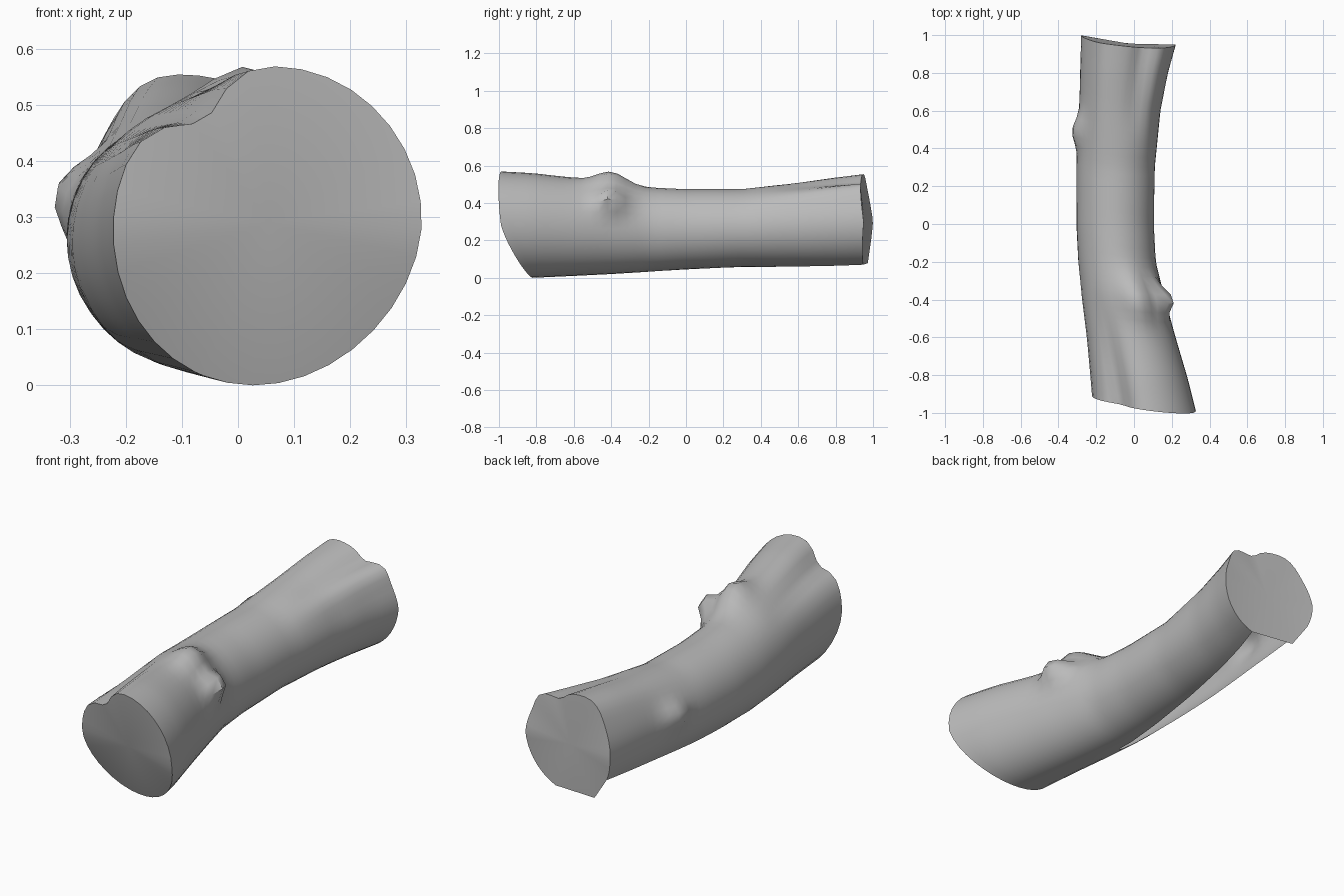
import bpy, bmesh, math

cube = bpy.data.objects.get("Cube")
if cube:
    bpy.data.objects.remove(cube, do_unlink=True)

COLUMNS, RINGS = 36, 40
SPLIT_START = .28   # where the open split underneath begins, along the trunk

# Trunk outline: y, left, right, bottom, top
STATIONS = [
    (-1.0, -.215, .33, .0, .57),
    (-.82, -.23, .285, .0, .56),
    (-.6, -.25, .22, .01, .535),
    (-.4, -.275, .165, .02, .51),
    (-.2, -.295, .115, .032, .483),
    (0, -.305, .105, .045, .474),
    (.3, -.305, .11, .058, .474),
    (.6, -.29, .14, .058, .505),
    (.8, -.285, .18, .056, .53),
    (1.0, -.28, .235, .055, .55),
]

# Knots: angle, y, height, spread in angle, spread along the trunk
KNOTS = [
    (72, -.4, .07, 19, .11),
    (33, -.4, .09, 14, .075),
    (164, .49, .042, 16, .08),
]

# Grooves and ridges that grow towards an end: angle, depth, spread, start, end
FLUTES = [
    (122, -.065, 16, -.35, -1),
    (70, -.035, 13, .45, 1),
    (46, .025, 13, .3, 1),
    (118, .03, 20, .3, 1),
    (237, .02, 12, -.2, 1),
]


def bell(d, spread):
    return math.exp(-(d / spread) ** 2)


def turn(a, b):
    return (a - b + 180) % 360 - 180


def outline(y):
    y = max(-1, min(1, y))
    for a, b in zip(STATIONS, STATIONS[1:]):
        if y <= b[0]:
            f = (y - a[0]) / (b[0] - a[0])
            return [p + (q - p) * f for p, q in zip(a[1:], b[1:])]


def trunk_point(deg, t):
    c, s = math.cos(math.radians(deg)), math.sin(math.radians(deg))
    # Uneven saw cuts at both ends
    front = -.95 - .04 * c - .035 * max(s, 0) + .13 * max(-s, 0) ** 1.2
    back = .975 - .025 * c - .035 * max(s, 0) - .02 * max(-s, 0)
    y = front + (back - front) * t
    left, right, bottom, top = outline(y)
    push = sum(h * bell(turn(deg, a), wa) * bell(y - ky, wy)
               for a, ky, h, wa, wy in KNOTS)
    for a, depth, spread, start, end in FLUTES:
        grow = max(0, min(1, (y - start) / (end - start)))
        push += depth * bell(turn(deg, a), spread) * grow
    x = (left + right) / 2 + c * ((right - left) / 2 + push)
    z = (bottom + top) / 2 + s * ((top - bottom) / 2 + push)
    return x, y, max(z, 0)


def ring_angles(t):
    # Columns run from the right lip of the split round to its left lip
    opening = max(0, (t - SPLIT_START) / (1 - SPLIT_START))
    right_lip, left_lip = 250 + 40 * opening, 246 - 40 * opening
    step = (left_lip + 360 - right_lip) / COLUMNS
    return [right_lip + step * i for i in range(COLUMNS + 1)]


# Trunk surface, left open underneath along the widening split
bm = bmesh.new()
rings = [[bm.verts.new(trunk_point(deg, j / RINGS)) for deg in ring_angles(j / RINGS)]
         for j in range(RINGS + 1)]
for j, (lower, upper) in enumerate(zip(rings, rings[1:])):
    for i in range(COLUMNS):
        bm.faces.new((lower[i], lower[i + 1], upper[i + 1], upper[i]))
    if j / RINGS < SPLIT_START:
        bm.faces.new((lower[-1], lower[0], upper[0], upper[-1]))

# Cut ends, closed towards a middle point; the back one spans the split
back_rim = rings[-1] + [bm.verts.new(trunk_point(237, 1))]
for rim, middle in ((rings[0], (.055, -.94, .29)), (back_rim, (-.03, .955, .3))):
    hub = bm.verts.new(middle)
    for a, b in zip(rim, rim[1:] + rim[:1]):
        bm.faces.new((a, b, hub))
bmesh.ops.recalc_face_normals(bm, faces=bm.faces)

mesh = bpy.data.meshes.new("log")
bm.to_mesh(mesh)
bm.free()
log = bpy.data.objects.new("log", mesh)
bpy.context.collection.objects.link(log)

# Plain grey wood
grey = bpy.data.materials.new("grey_wood")
grey.use_nodes = True
colour = (.5, .5, .5, 1)
grey.diffuse_color = colour
grey.node_tree.nodes["Principled BSDF"].inputs["Base Color"].default_value = colour
mesh.materials.append(grey)

bpy.ops.object.select_all(action="DESELECT")
log.select_set(True)
bpy.context.view_layer.objects.active = log
bpy.ops.object.shade_smooth_by_angle(angle=math.radians(45))
